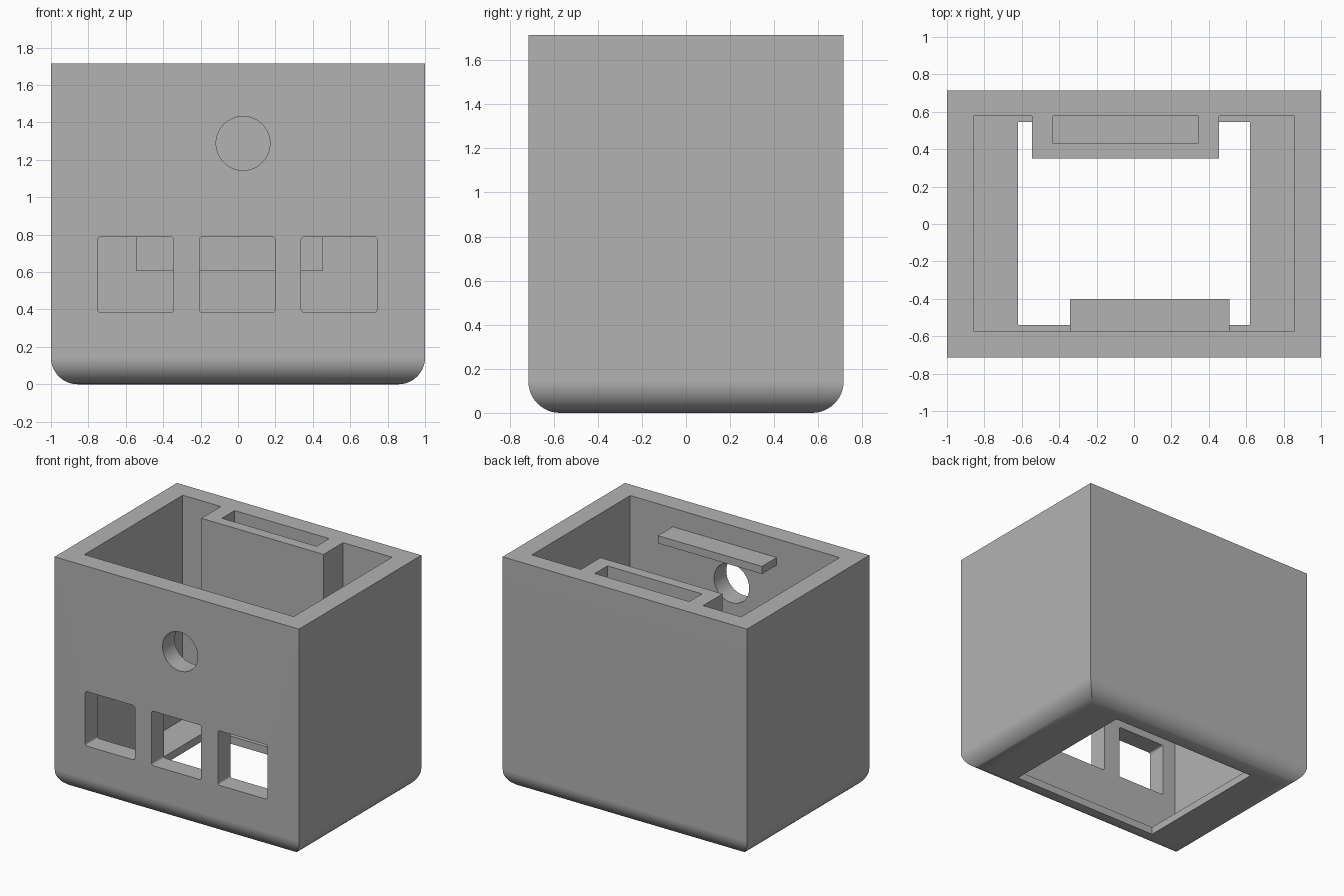
import bpy, bmesh
from math import pi, sin, cos
from mathutils import Matrix

default = bpy.data.objects.get("Cube")
if default:
    bpy.data.objects.remove(default, do_unlink=True)

HALF_X, HALF_Y, TOP, RADIUS = 1.0, 0.715, 1.715, 0.143
CAV_X, CAV_FRONT, CAV_BACK, FLOOR = 0.857, -0.572, 0.578, 0.057

grey = bpy.data.materials.new("light grey plastic")
grey.use_nodes = True
COLOUR = (0.45, 0.45, 0.45, 1)
grey.diffuse_color = COLOUR
grey.node_tree.nodes["Principled BSDF"].inputs["Base Color"].default_value = COLOUR


def finish(name, bm):
    bmesh.ops.recalc_face_normals(bm, faces=bm.faces)
    mesh = bpy.data.meshes.new(name)
    bm.to_mesh(mesh)
    bm.free()
    mesh.materials.append(grey)
    obj = bpy.data.objects.new(name, mesh)
    bpy.context.collection.objects.link(obj)
    return obj


def block(name, x, y, z, corner=0):
    """Box from ranges; corner rounds the edges that run along y."""
    bm = bmesh.new()
    bmesh.ops.create_cube(bm, size=1)
    for v in bm.verts:
        v.co = [(lo + hi) / 2 + c * (hi - lo) for c, (lo, hi) in zip(v.co, (x, y, z))]
    if corner:
        along_y = [e for e in bm.edges
                   if abs(e.verts[0].co.y - e.verts[1].co.y) > 0.01]
        bmesh.ops.bevel(bm, geom=along_y, offset=corner, segments=4,
                        profile=0.5, affect='EDGES')
    return finish(name, bm)


def combine(target, tool, operation):
    mod = target.modifiers.new(tool.name, 'BOOLEAN')
    mod.operation, mod.solver, mod.object = operation, 'EXACT', tool
    bpy.context.view_layer.objects.active = target
    bpy.ops.object.modifier_apply(modifier=mod.name)
    bpy.data.objects.remove(tool, do_unlink=True)


# Outer shell: stacked rectangles give the rounded base with sharp upright corners
bm = bmesh.new()
STEPS = 12
levels = [(RADIUS * (1 - sin(a)), RADIUS * (1 - cos(a)))
          for a in (pi / 2 * i / STEPS for i in range(STEPS + 1))]
levels.append((0, TOP))
rings = [[bm.verts.new((sx * (HALF_X - inset), sy * (HALF_Y - inset), z))
          for sx, sy in ((-1, -1), (1, -1), (1, 1), (-1, 1))] for inset, z in levels]
for low, high in zip(rings, rings[1:]):
    for i in range(4):
        j = (i + 1) % 4
        bm.faces.new((low[i], low[j], high[j], high[i]))
bm.faces.new(rings[0][::-1])
bm.faces.new(rings[-1])
housing = finish("housing", bm)

# Hollow inside, and the opening in the floor
combine(housing, block("cavity", (-CAV_X, CAV_X), (CAV_FRONT, CAV_BACK),
                       (FLOOR, TOP + 0.2)), 'DIFFERENCE')
combine(housing, block("floor_opening", (-0.62, 0.62), (-0.54, 0.545),
                       (-0.1, 0.2)), 'DIFFERENCE')

# Back pocket with its slot, and the small ledge on the front wall
combine(housing, block("back_pocket", (-0.545, 0.455), (0.35, CAV_BACK + 0.05),
                       (0.605, TOP)), 'UNION')
combine(housing, block("pocket_slot", (-0.432, 0.342), (0.43, CAV_BACK),
                       (0.69, TOP + 0.1)), 'DIFFERENCE')
combine(housing, block("front_ledge", (-0.342, 0.51), (CAV_FRONT - 0.05, -0.4),
                       (1.52, 1.577)), 'UNION')

# Three windows and a round hole through the front wall
for centre in (-0.547, -0.004, 0.541):
    combine(housing, block("window", (centre - 0.203, centre + 0.203), (-0.9, -0.5),
                           (0.385, 0.788), corner=0.016), 'DIFFERENCE')
bm = bmesh.new()
bmesh.ops.create_cone(bm, cap_ends=True, segments=64, radius1=0.144, radius2=0.144,
                      depth=0.4, matrix=Matrix.Translation((0.027, -0.7, 1.288))
                      @ Matrix.Rotation(pi / 2, 4, 'X'))
combine(housing, finish("round_hole", bm), 'DIFFERENCE')

# Smooth the rounded parts, keep the large faces flat
bpy.ops.object.select_all(action='DESELECT')
housing.select_set(True)
bpy.context.view_layer.objects.active = housing
bpy.ops.object.shade_smooth_by_angle(angle=pi / 6)
weighted = housing.modifiers.new("even_shading", 'WEIGHTED_NORMAL')
weighted.keep_sharp = True
